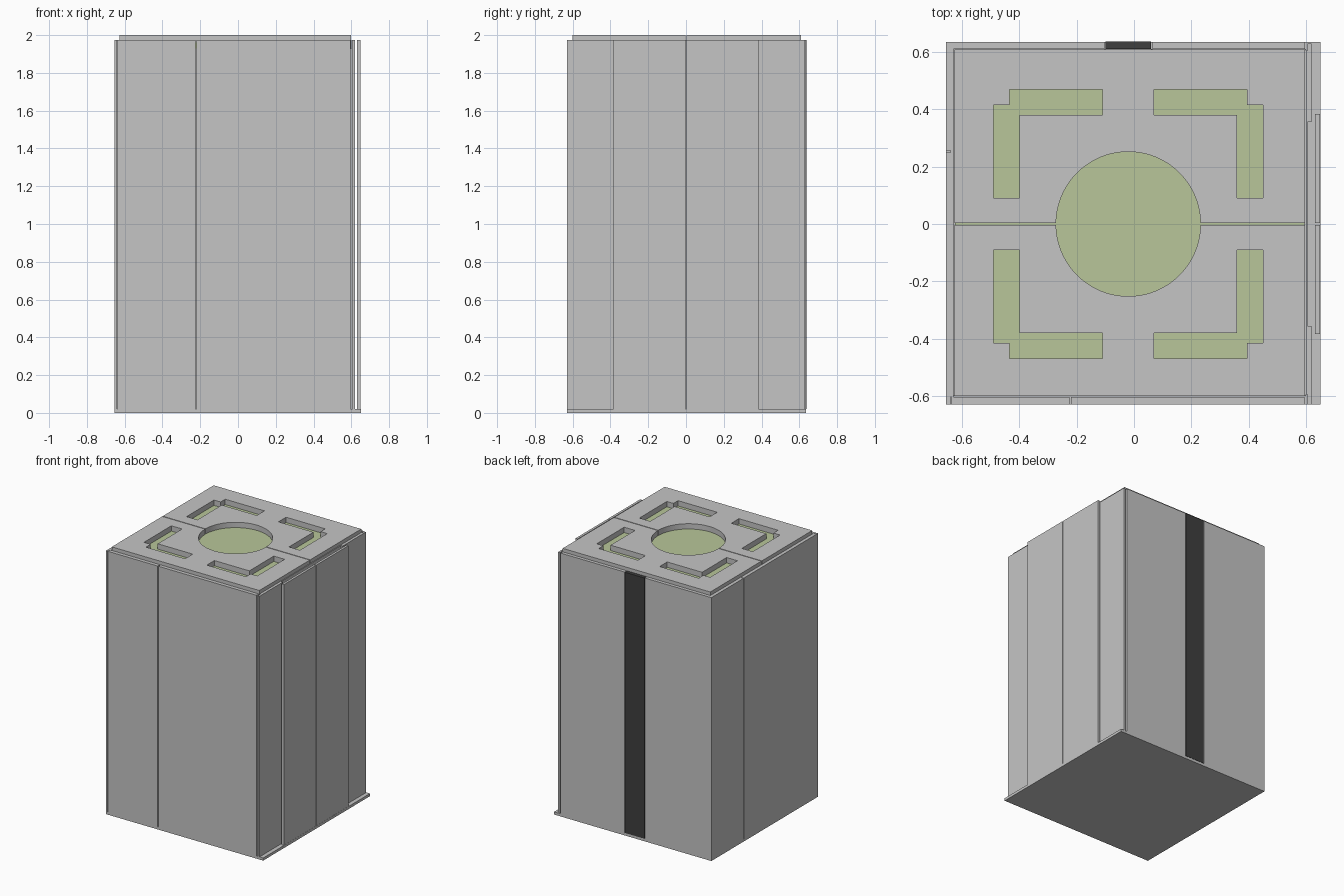
import bpy
import math

if "Cube" in bpy.data.objects:
    bpy.data.objects.remove(bpy.data.objects["Cube"])


def material(name, color):
    mat = bpy.data.materials.new(name)
    mat.use_nodes = True
    mat.diffuse_color = (*color, 1)
    mat.node_tree.nodes["Principled BSDF"].inputs["Base Color"].default_value = (*color, 1)
    return mat


GREY = material("light grey", (0.56, 0.56, 0.56))
GREEN = material("pale green", (0.48, 0.565, 0.32))
DARK = material("charcoal", (0.05, 0.05, 0.05))

FLOOR, RIM, TOP = 0.02, 1.975, 2.0
LID_BOTTOM = 1.96
SEAM = 0.003


def box(name, x, y, z=(FLOOR, RIM), mat=GREY):
    """Axis-aligned box from its ranges."""
    bpy.ops.mesh.primitive_cube_add(size=1)
    obj = bpy.context.object
    obj.name = name
    obj.location = [(a + b) / 2 for a, b in (x, y, z)]
    obj.scale = [b - a for a, b in (x, y, z)]
    bpy.ops.object.transform_apply(location=True, rotation=False, scale=True)
    obj.data.materials.append(mat)
    return obj


def plate(name, outlines, bottom, top):
    """Flat plate whose inner outlines become holes."""
    curve = bpy.data.curves.new(name, "CURVE")
    curve.dimensions = "2D"
    curve.fill_mode = "BOTH"
    curve.extrude = (top - bottom) / 2
    for outline in outlines:
        spline = curve.splines.new("POLY")
        spline.points.add(len(outline) - 1)
        for point, (x, y) in zip(spline.points, outline):
            point.co = (x, y, 0, 1)
        spline.use_cyclic_u = True
    obj = bpy.data.objects.new(name, curve)
    bpy.context.collection.objects.link(obj)
    obj.location.z = (top + bottom) / 2
    bpy.ops.object.select_all(action="DESELECT")
    obj.select_set(True)
    bpy.context.view_layer.objects.active = obj
    bpy.ops.object.convert(target="MESH")
    obj = bpy.context.object
    obj.data.materials.append(GREY)
    bpy.ops.object.shade_smooth_by_angle()
    return obj


# Base and inner body
box("base_plate", (-0.655, 0.65), (-0.63, 0.635), (0, FLOOR))
box("inner_body", (-0.63, 0.6), (-0.6, 0.61), (FLOOR, 1.93))
box("green_insert", (-0.625, 0.595), (-0.595, 0.605), (1.93, LID_BOTTOM), GREEN)

# Front panels
box("front_panel_narrow", (-0.637, -0.225), (-0.63, -0.603))
box("front_panel_wide", (-0.219, 0.595), (-0.63, -0.603))

# Panels on the -x side
box("side_panel_long", (-0.655, -0.64), (-0.63, 0.25))
box("side_panel_short", (-0.655, -0.64), (0.256, 0.635))
box("side_backing", (-0.64, -0.63), (-0.603, 0.61))

# Back panels with the dark strip between them
box("back_panel_outer", (-0.64, -0.103), (0.61, 0.635))
box("back_panel_inner", (0.065, 0.597), (0.61, 0.635))
box("back_strip", (-0.1, 0.06), (0.61, 0.637), mat=DARK)

# Fixed panels and sliding doors on the +x side
for side, label in ((-1, "front"), (1, "back")):
    box(f"door_jamb_{label}", (0.605, 0.62), sorted((side * 0.355, side * 0.63)))
    box(f"sliding_door_{label}", (0.631, 0.649), sorted((side * SEAM, side * 0.383)))
box("door_backing", (0.6, 0.605), (-0.595, 0.605))

# Lid in two halves, with a round opening and corner slots
CENTRE, RADIUS, STEPS = -0.02, 0.252, 40
SLOT = ((0.09, 0.38), (0.38, 0.38), (0.38, 0.09), (0.47, 0.09),
        (0.47, 0.415), (0.415, 0.415), (0.415, 0.47), (0.09, 0.47))
for side, label, edge in ((-1, "front", 0.6), (1, "back", 0.608)):
    start = math.asin(SEAM / RADIUS)
    angles = [start + (math.pi - 2 * start) * i / STEPS for i in range(STEPS + 1)]
    outline = [(CENTRE + RADIUS * math.cos(a), side * RADIUS * math.sin(a)) for a in angles]
    outline += [(-0.627, side * SEAM), (-0.627, side * edge),
                (0.597, side * edge), (0.597, side * SEAM)]
    slots = [[(CENTRE + mirror * u, side * v) for u, v in SLOT] for mirror in (-1, 1)]
    plate(f"lid_{label}", [outline] + slots, LID_BOTTOM, TOP)
